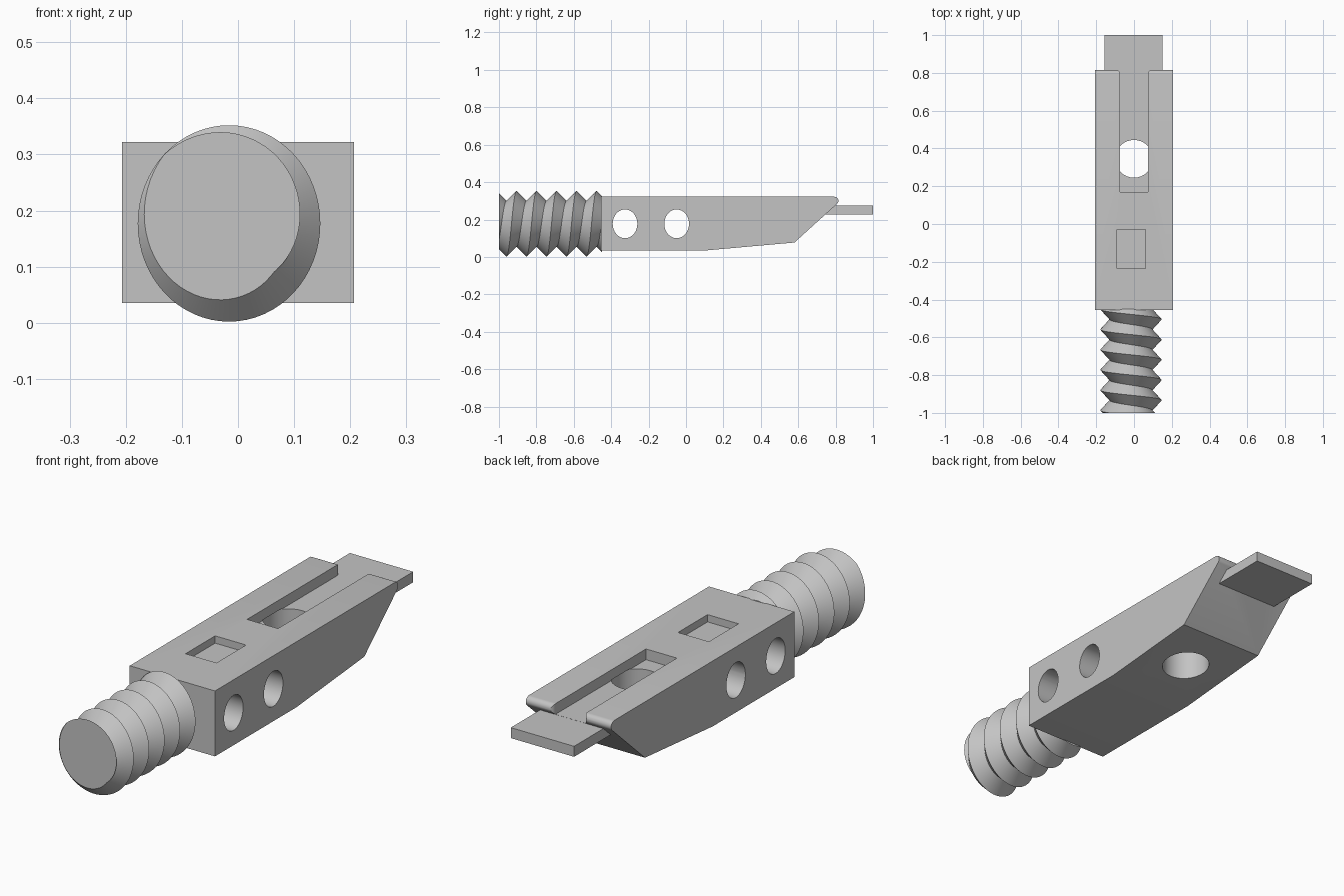
import bpy, bmesh, math
from mathutils import Vector

cube = bpy.data.objects.get("Cube")
if cube:
    bpy.data.objects.remove(cube, do_unlink=True)

grey = bpy.data.materials.new("plain grey")
grey.use_nodes = True
COLOUR = (0.55, 0.55, 0.55, 1)
grey.diffuse_color = COLOUR
grey.node_tree.nodes["Principled BSDF"].inputs["Base Color"].default_value = COLOUR


def finish(name, bm):
    bmesh.ops.recalc_face_normals(bm, faces=bm.faces)
    mesh = bpy.data.meshes.new(name)
    bm.to_mesh(mesh)
    bm.free()
    mesh.materials.append(grey)
    ob = bpy.data.objects.new(name, mesh)
    bpy.context.collection.objects.link(ob)
    return ob


def prism(name, outline, axis, lo, hi):
    """Extrude an outline along x (points are y, z) or z (points are x, y)."""
    bm = bmesh.new()
    place = (lambda a, b: (lo, a, b)) if axis == "x" else (lambda a, b: (a, b, lo))
    face = bm.faces.new([bm.verts.new(place(a, b)) for a, b in outline])
    ext = bmesh.ops.extrude_face_region(bm, geom=[face])
    step = Vector((hi - lo, 0, 0)) if axis == "x" else Vector((0, 0, hi - lo))
    bmesh.ops.translate(bm, vec=step,
                        verts=[g for g in ext["geom"] if isinstance(g, bmesh.types.BMVert)])
    return finish(name, bm)


def arc(ca, cb, ra, rb, start, end, n):
    return [(ca + ra * math.cos(math.radians(start + (end - start) * i / n)),
             cb + rb * math.sin(math.radians(start + (end - start) * i / n)))
            for i in range(n + 1)]


def ellipse(ca, cb, ra, rb, n=32):
    return arc(ca, cb, ra, rb, 0, 360, n)[:-1]


def rect(a0, a1, b0, b1):
    return [(a0, b0), (a1, b0), (a1, b1), (a0, b1)]


def smooth(ob, degrees):
    bpy.ops.object.select_all(action="DESELECT")
    ob.select_set(True)
    bpy.context.view_layer.objects.active = ob
    bpy.ops.object.shade_smooth_by_angle(angle=math.radians(degrees))


def cut(ob, cutter):
    bpy.context.view_layer.objects.active = ob
    mod = ob.modifiers.new("cut", "BOOLEAN")
    mod.operation = "DIFFERENCE"
    mod.solver = "EXACT"
    mod.object = cutter
    bpy.ops.object.modifier_apply(modifier=mod.name)
    bpy.data.objects.remove(cutter, do_unlink=True)


# Body: side profile with a tapered belly, chamfered end and rounded lip
FLOOR = 0.275
profile = [(-0.455, 0.035), (0.11, 0.035), (0.58, 0.077)]
profile += arc(0.793, 0.3, 0.022, 0.022, -42, 90, 8) + [(-0.455, 0.322)]
body = prism("body", profile, "x", -0.207, 0.207)

# Guide slot, flared where it leaves the end of the body
side = [(0.075, 0.17)] + arc(0.097, 0.795, 0.022, 0.022, 180, 90, 6) + [(0.097, 0.9)]
slot = side + [(-x, y) for x, y in reversed(side)]
cut(body, prism("slot_cutter", slot, "z", FLOOR, 0.4))

# Shallow pocket, vertical hole below the slot, and two cross holes
cut(body, prism("pocket_cutter", rect(-0.09, 0.06, -0.235, -0.03), "z", 0.29, 0.4))
cut(body, prism("floor_hole_cutter", ellipse(0, 0.345, 0.1, 0.1), "z", -0.1, FLOOR + 0.003))
for y in (-0.326, -0.05):
    cut(body, prism("cross_hole_cutter", ellipse(y, 0.177, 0.066, 0.077), "x", -0.4, 0.4))
smooth(body, 25)

# Tongue projecting from the end
prism("tongue", rect(-0.157, 0.15, 0.7, 1.0), "z", 0.228, FLOOR - 0.001)

# Threaded shank: helical rows of crests and roots, clipped flat at both ends
PITCH, CREST_Y, Y0, Y1, SEG = 0.107, -0.933, -1.0, -0.45, 64
bm = bmesh.new()
rows = []
for n in range(-5, 12):
    row = []
    for i in range(SEG + 1):
        turn = i / SEG
        y = min(max(CREST_Y + PITCH * (n / 2 + turn), Y0), Y1)
        phase = ((y - CREST_Y) / PITCH - turn) % 1
        r = 0.122 + 0.053 * abs(2 * phase - 1)
        a = 2 * math.pi * turn
        row.append(bm.verts.new((-0.016 + 0.93 * r * math.cos(a), y, 0.177 + r * math.sin(a))))
    rows.append(row)
for low, high in zip(rows, rows[1:]):
    for i in range(SEG):
        bm.faces.new((low[i], low[i + 1], high[i + 1], high[i]))
bmesh.ops.remove_doubles(bm, verts=bm.verts, dist=1e-5)
bmesh.ops.holes_fill(bm, edges=[e for e in bm.edges if e.is_boundary], sides=0)
shank = finish("threaded_shank", bm)
smooth(shank, 30)
